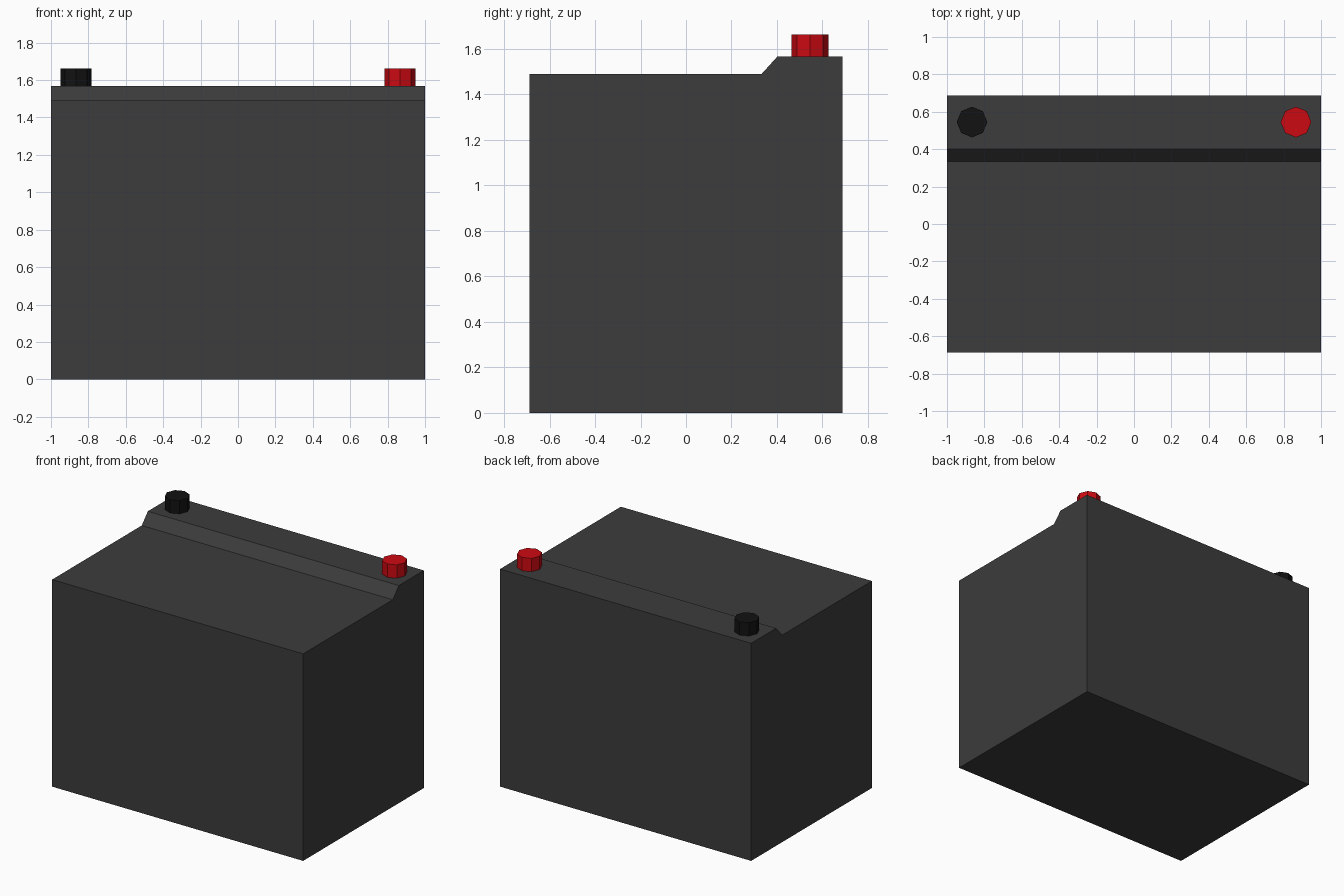
import bpy, bmesh

if "Cube" in bpy.data.objects:
    bpy.data.objects.remove(bpy.data.objects["Cube"])


def material(name, color):
    m = bpy.data.materials.new(name)
    m.diffuse_color = color
    m.use_nodes = True
    m.node_tree.nodes["Principled BSDF"].inputs["Base Color"].default_value = m.diffuse_color
    return m


def add_object(name, bm, mat):
    bmesh.ops.recalc_face_normals(bm, faces=bm.faces)
    mesh = bpy.data.meshes.new(name)
    bm.to_mesh(mesh)
    bm.free()
    mesh.materials.append(mat)
    obj = bpy.data.objects.new(name, mesh)
    bpy.context.collection.objects.link(obj)
    return obj


casing = material("casing_grey", (0.045, 0.045, 0.045, 1))
black = material("terminal_black", (0.006, 0.006, 0.006, 1))
red = material("terminal_red", (0.6, 0.003, 0.006, 1))

# Casing: side profile (y, z) with a raised rear ledge, extruded across x
profile = [(-0.687, 0), (0.687, 0), (0.687, 1.567),
           (0.402, 1.567), (0.333, 1.491), (-0.687, 1.491)]
bm = bmesh.new()
face = bm.faces.new([bm.verts.new((-1, y, z)) for y, z in profile])
ext = bmesh.ops.extrude_face_region(bm, geom=[face], use_keep_orig=True)
moved = [v for v in ext["geom"] if isinstance(v, bmesh.types.BMVert)]
bmesh.ops.translate(bm, verts=moved, vec=(2, 0, 0))
add_object("battery_casing", bm, casing)

# Terminals: eight-sided posts standing on the ledge
Z0, Z1 = 1.567, 1.663
for name, x, mat in (("negative_terminal", -0.866, black),
                     ("positive_terminal", 0.866, red)):
    bm = bmesh.new()
    bmesh.ops.create_cone(bm, cap_ends=True, segments=8,
                          radius1=0.082, radius2=0.082, depth=Z1 - Z0)
    post = add_object(name, bm, mat)
    post.location = (x, 0.545, (Z0 + Z1) / 2)
